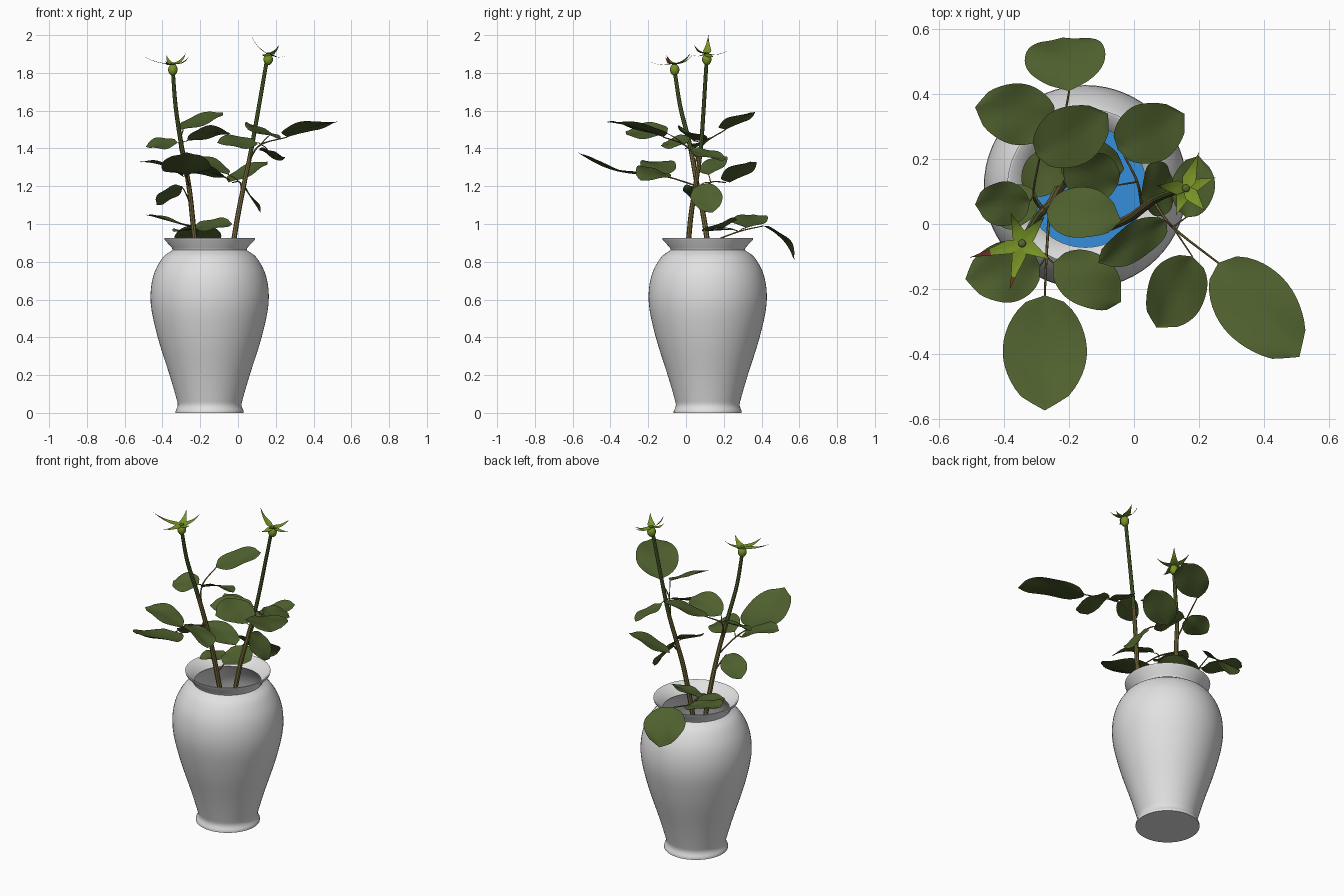
import bpy, bmesh, math
from mathutils import Vector

cube = bpy.data.objects.get("Cube")
if cube:
    bpy.data.objects.remove(cube, do_unlink=True)


def material(name, r, g, b):
    mat = bpy.data.materials.new(name)
    mat.use_nodes = True
    mat.diffuse_color = (r, g, b, 1)
    shader = mat.node_tree.nodes["Principled BSDF"]
    shader.inputs["Base Color"].default_value = (r, g, b, 1)
    shader.inputs["Roughness"].default_value = 0.6
    return mat


CERAMIC = material("white ceramic", 0.75, 0.75, 0.75)
WATER = material("blue water", 0.035, 0.27, 0.7)
LEAF = material("leaf green", 0.077, 0.117, 0.027)
STEM = material("stem green", 0.09, 0.14, 0.03)
BARK = material("stem brown", 0.19, 0.15, 0.045)
LIME = material("sepal lime", 0.19, 0.3, 0.02)
RUST = material("sepal tip red", 0.15, 0.035, 0.02)


def finish(bm, name, mats, rule=None, angle=40):
    """Turn a bmesh into a smooth shaded object; rule picks the material per face."""
    bmesh.ops.remove_doubles(bm, verts=bm.verts, dist=0.0001)
    mesh = bpy.data.meshes.new(name)
    if rule:
        for face in bm.faces:
            face.material_index = rule(face.calc_center_median())
    bm.to_mesh(mesh)
    bm.free()
    for mat in mats:
        mesh.materials.append(mat)
    obj = bpy.data.objects.new(name, mesh)
    bpy.context.collection.objects.link(obj)
    bpy.ops.object.select_all(action="DESELECT")
    obj.select_set(True)
    bpy.context.view_layer.objects.active = obj
    bpy.ops.object.shade_smooth_by_angle(angle=math.radians(angle))
    return obj


def bridge(bm, rows, closed=False):
    """Fill quads between successive rows of vertices."""
    for low, high in zip(rows, rows[1:]):
        count = len(low)
        for i in range(count if closed else count - 1):
            j = (i + 1) % count
            bm.faces.new((low[i], low[j], high[j], high[i]))


def smooth_path(points, steps=5):
    """Catmull-Rom interpolation through the points."""
    pts = [Vector(p) for p in points]
    pts = [2 * pts[0] - pts[1]] + pts + [2 * pts[-1] - pts[-2]]
    path = []
    for a, b, c, d in zip(pts, pts[1:], pts[2:], pts[3:]):
        for k in range(steps):
            t = k / steps
            path.append((2 * b + (c - a) * t + (2 * a - 5 * b + 4 * c - d) * t * t
                         + (3 * b - a - 3 * c + d) * t ** 3) / 2)
    return path + [pts[-2]]


def tube(name, points, start, end, mats, rule=None, sides=8):
    path = smooth_path(points)
    bm = bmesh.new()
    whole = (path[-1] - path[0]).normalized()
    ref = Vector((1, 0, 0)) if abs(whole.z) > 0.7 else Vector((0, 0, 1))
    rows = []
    for k, p in enumerate(path):
        along = path[min(k + 1, len(path) - 1)] - path[max(k - 1, 0)]
        u = along.cross(ref).normalized()
        v = along.cross(u).normalized()
        radius = start + (end - start) * k / (len(path) - 1)
        ring = [2 * math.pi * i / sides for i in range(sides)]
        rows.append([bm.verts.new(p + radius * (u * math.cos(a) + v * math.sin(a))) for a in ring])
    bridge(bm, rows, closed=True)
    bm.faces.new(rows[0])
    bm.faces.new(rows[-1])
    bmesh.ops.recalc_face_normals(bm, faces=bm.faces)
    return finish(bm, name, mats, rule)


def oval(t):
    return max(0, min(math.sin(math.pi * t ** 0.92) ** 0.55, (1 - t) * 4.5))


def spike(t):
    return min(1, 0.4 + 3 * t) * (1 - t) ** 1.2


def blade(name, base, tip, width, roll=0, arch=0, mats=(LEAF,), rule=None, shape=oval, ripple=0.006):
    """A thin surface from base to tip, rolled about its midrib."""
    base, tip = Vector(base), Vector(tip)
    along = tip - base
    level = along.cross(Vector((0, 0, 1))).normalized()
    up = level.cross(along).normalized()
    side = level * math.cos(roll) + up * math.sin(roll)
    normal = side.cross(along).normalized()
    bm = bmesh.new()
    rows, length, across = [], 16, 8
    for k in range(length + 1):
        t = k / length
        half = width / 2 * shape(t)
        spine = base + along * t + normal * arch * math.sin(math.pi * t)
        row = []
        for i in range(across + 1):
            s = 2 * i / across - 1
            lift = 0.12 * half * abs(s) + ripple * s * math.sin(9 * t + 2 * s)
            row.append(bm.verts.new(spine + side * half * s + normal * lift * min(1, half * 40)))
        rows.append(row)
    bridge(bm, rows)
    bmesh.ops.remove_doubles(bm, verts=bm.verts, dist=0.0001)
    bmesh.ops.dissolve_degenerate(bm, edges=bm.edges, dist=0.0001)
    return finish(bm, name, mats, rule, 80)


# Vase: turned outer wall, flared lip and inner wall
CX, CY = -0.15, 0.115
body = [(0.18, 0.01), (0.169, 0.04), (0.177, 0.08), (0.212, 0.2), (0.275, 0.4),
        (0.312, 0.58), (0.3, 0.72), (0.25, 0.82), (0.196, 0.862)]
lip = [(0.2, 0.875), (0.238, 0.915), (0.241, 0.927), (0.233, 0.927), (0.187, 0.865)]
inside = [(0.24, 0.815), (0.292, 0.715), (0.304, 0.58), (0.267, 0.4), (0.16, 0.04), (0, 0.03)]
profile = [(0, 0), (0.18, 0)] + [tuple(p) for p in smooth_path(body, 4)] + lip + inside
bm = bmesh.new()
chain = [bm.verts.new((CX + r, CY, z)) for r, z in profile]
edges = [bm.edges.new(pair) for pair in zip(chain, chain[1:])]
bmesh.ops.spin(bm, geom=chain + edges, cent=(CX, CY, 0), axis=(0, 0, 1),
               angle=2 * math.pi, steps=64, use_merge=False)
bmesh.ops.remove_doubles(bm, verts=bm.verts, dist=0.0001)
bmesh.ops.recalc_face_normals(bm, faces=bm.faces)
finish(bm, "vase", [CERAMIC], angle=60)

# Water surface
bm = bmesh.new()
bmesh.ops.create_circle(bm, cap_ends=True, radius=0.3, segments=48)
bmesh.ops.translate(bm, verts=bm.verts, vec=(CX, CY, 0.6))
finish(bm, "water", [WATER])


# Stems, brown below and green above
def stem(name, points):
    tube(name, points, 0.015, 0.01, [BARK, STEM], lambda c: int(c.z > 1.36))


stem("left_stem", [(-0.15, 0.2, 0.2), (-0.23, 0.11, 0.93), (-0.26, 0.06, 1.2),
                   (-0.3, 0.02, 1.42), (-0.33, -0.03, 1.62), (-0.345, -0.06, 1.81)])
stem("right_stem", [(-0.13, -0.03, 0.2), (-0.02, 0.015, 0.93), (0.03, 0.05, 1.2),
                    (0.075, 0.08, 1.42), (0.155, 0.11, 1.88)])


# Leaf sprays: a stalk, its end leaf, and side leaves joined at the stalk's middle
def spray(name, stalk, leaves):
    tube(name + "_stalk", stalk, 0.005, 0.003, [BARK], sides=6)
    for n, leaf in enumerate(leaves):
        blade(f"{name}_leaf_{n + 1}", *leaf)
        if n:
            join, base = Vector(stalk[1]), Vector(leaf[0])
            middle = (join + base) / 2 + Vector((0, 0, 0.005))
            tube(f"{name}_leaf_stalk_{n + 1}", [join, middle, base], 0.003, 0.002, [BARK], sides=6)


spray("low_back", [(-0.22, 0.12, 0.9), (-0.22, 0.28, 0.96), (-0.2, 0.41, 0.99)], [
    ((-0.2, 0.41, 0.99), (-0.22, 0.575, 0.81), 0.25, 0, 0.025),
    ((-0.24, 0.32, 0.98), (-0.49, 0.36, 1.05), 0.19),
    ((-0.23, 0.2, 0.98), (-0.03, 0.17, 1.0), 0.18, -0.35),
    ((-0.23, 0.22, 0.97), (-0.33, 0.09, 0.96), 0.13)])
spray("front", [(-0.26, 0.06, 1.2), (-0.27, -0.1, 1.25), (-0.275, -0.22, 1.26)], [
    ((-0.275, -0.22, 1.26), (-0.275, -0.575, 1.38), 0.26, 0, -0.03),
    ((-0.29, -0.13, 1.25), (-0.52, -0.17, 1.33), 0.19, 0, 0.02),
    ((-0.25, -0.12, 1.27), (-0.04, -0.24, 1.23), 0.18, 0.35, 0.02)])
spray("high_back", [(-0.28, 0.04, 1.3), (-0.31, 0.09, 1.42), (-0.29, 0.21, 1.5)], [
    ((-0.3, 0.21, 1.5), (-0.08, 0.34, 1.59), 0.19, -0.15),
    ((-0.32, 0.07, 1.43), (-0.49, 0.06, 1.41), 0.15, 0.4),
    ((-0.27, 0.04, 1.44), (-0.04, 0.01, 1.48), 0.17, 0.35, 0.02)])
spray("right_front", [(0.06, 0.07, 1.34), (0.12, -0.01, 1.42), (0.26, -0.12, 1.46)], [
    ((0.26, -0.12, 1.46), (0.51, -0.41, 1.54), 0.24, 0.03, 0.01),
    ((0.18, -0.1, 1.48), (0.07, -0.32, 1.49), 0.2, 0.42),
    ((0.1, 0.01, 1.43), (-0.11, -0.12, 1.43), 0.13, 0.55),
    ((0.16, 0.02, 1.39), (0.2, 0.21, 1.34), 0.14, -0.3)])
spray("right_back", [(0.025, 0.05, 1.15), (0.01, 0.13, 1.22), (-0.03, 0.21, 1.22)], [
    ((-0.05, 0.23, 1.22), (0.155, 0.34, 1.33), 0.19, -0.1),
    ((0.02, 0.08, 1.21), (0.12, 0.14, 1.06), 0.17, -0.4),
    ((-0.05, 0.12, 1.26), (-0.22, 0.18, 1.36), 0.16, 0.2)])
tube("small_leaf_stalk", [(-0.25, 0.08, 1.1), (-0.28, 0.04, 1.17), (-0.3, 0.03, 1.2)],
     0.004, 0.003, [BARK], sides=6)
blade("small_leaf", (-0.3, 0.03, 1.2), (-0.43, 0.07, 1.1), 0.15, -0.3)


# Flower heads: a swollen hip, a small dark centre and five tapering sepals
def head(name, x, y, z, sepals):
    parts = (("hip", 0.025, 1.25, -0.028, LIME), ("centre", 0.012, 0.6, 0.002, STEM))
    for part, radius, height, lift, colour in parts:
        bm = bmesh.new()
        bmesh.ops.create_uvsphere(bm, u_segments=16, v_segments=10, radius=radius)
        bmesh.ops.scale(bm, verts=bm.verts, vec=(1, 1, height))
        bmesh.ops.translate(bm, verts=bm.verts, vec=(x, y, z + lift))
        finish(bm, f"{name}_{part}", [colour])
    centre = Vector((x, y, z))
    for n, (angle, reach, rise) in enumerate(sepals):
        a = math.radians(angle)
        out = Vector((math.cos(a), math.sin(a), 0))
        tip = centre + out * reach + Vector((0, 0, rise))
        blade(f"{name}_sepal_{n + 1}", centre + out * 0.006, tip, 0.058, 0, -0.012, (LIME, RUST),
              lambda c: int((c - centre).length > 0.105), spike, 0)


head("left_head", -0.345, -0.06, 1.845,
     [(195, 0.17, 0.05), (255, 0.15, 0.02), (330, 0.1, 0.04), (50, 0.11, 0.06), (110, 0.1, 0.05)])
head("right_head", 0.16, 0.11, 1.9,
     [(175, 0.09, 0.1), (20, 0.1, -0.01), (70, 0.12, 0.02), (250, 0.09, 0), (310, 0.09, 0.05)])
